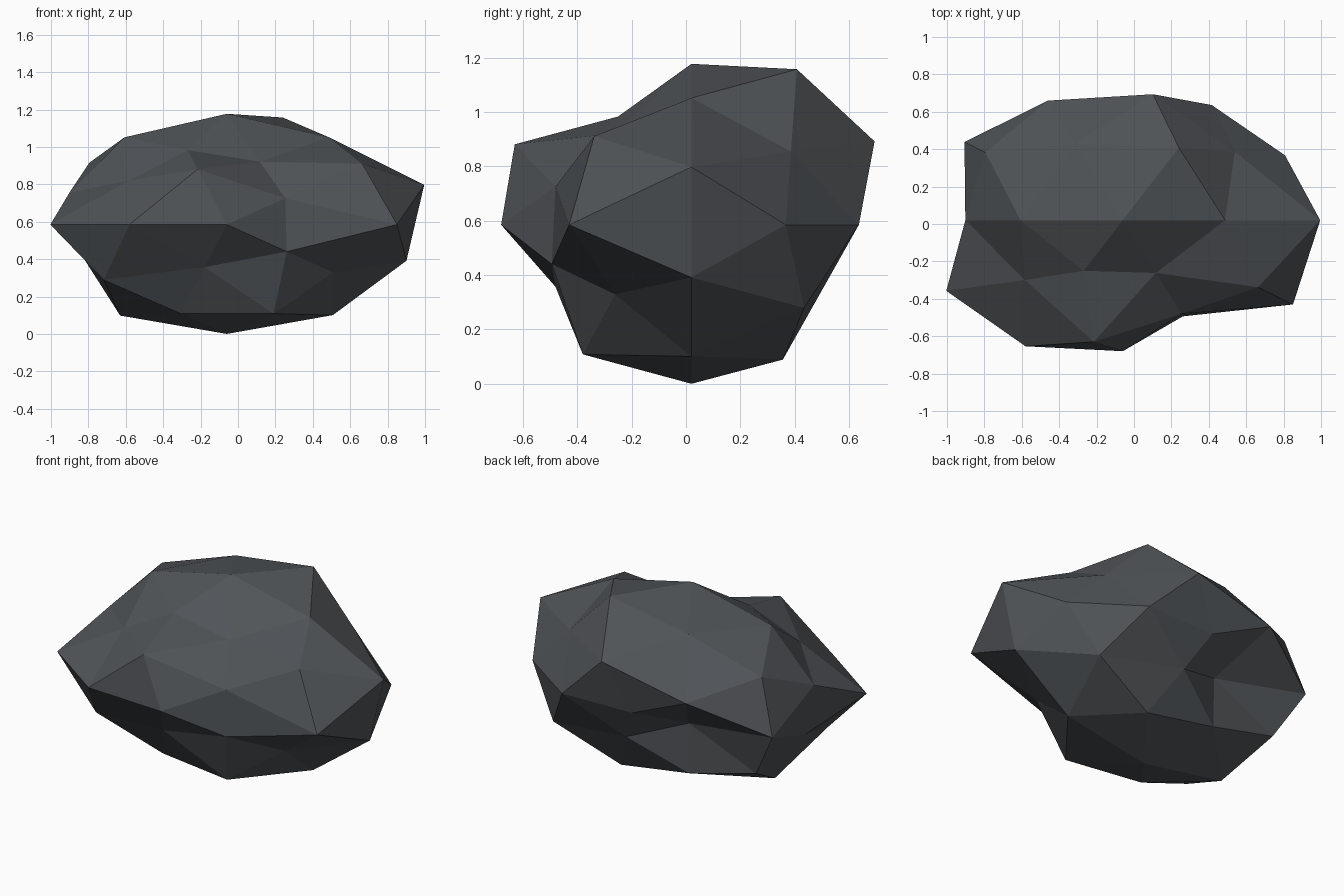
import bpy, bmesh, math
from mathutils import Vector

if "Cube" in bpy.data.objects:
    bpy.data.objects.remove(bpy.data.objects["Cube"])

CENTRE = Vector((-0.06, 0.02, 0.585))
SCALE = Vector((1.0, 0.8, 0.62))

# Bulge of each sphere layer: (unit y, start angle, angle step, radii round the y axis)
LAYERS = [
    (1.0, 0, 72, [0.75]),
    (0.851, 0, 72, [0.905, 0.99, 0.94, 0.52, 0.72]),
    (0.526, 36, 72, [0.87, 0.97, 0.995, 0.83, 0.985]),
    (0.447, 0, 72, [0.97, 1.085, 1.015, 0.93, 0.94]),
    (0.0, 18, 36, [1.11, 0.93, 0.955, 0.93, 0.885, 0.82, 0.97, 0.943, 0.965, 1.01]),
    (-0.447, 36, 72, [1.0, 0.755, 1.055, 0.9, 0.785]),
    (-0.526, 0, 72, [1.07, 0.67, 0.76, 0.955, 0.95]),
    (-0.851, 36, 72, [0.735, 0.955, 0.99, 0.735, 0.755]),
    (-1.0, 0, 72, [0.875]),
]

bulges = []
for y, start, step, radii in LAYERS:
    ring = math.sqrt(max(0.0, 1 - y * y))
    for i, r in enumerate(radii):
        a = math.radians(start + i * step)
        bulges.append((Vector((ring * math.cos(a), y, ring * math.sin(a))), r))

# Boulder: icosphere lying on its side, each corner pushed in or out
bm = bmesh.new()
bmesh.ops.create_icosphere(bm, subdivisions=2, radius=1.0)
for v in bm.verts:
    d = Vector((v.co.x, v.co.z, -v.co.y)).normalized()
    r = max(bulges, key=lambda b: b[0].dot(d))[1]
    v.co = CENTRE + d * r * SCALE
bmesh.ops.recalc_face_normals(bm, faces=bm.faces)

mesh = bpy.data.meshes.new("boulder")
bm.to_mesh(mesh)
bm.free()
boulder = bpy.data.objects.new("boulder", mesh)
bpy.context.collection.objects.link(boulder)

# Stone colour
stone = bpy.data.materials.new("dark grey stone")
stone.diffuse_color = (0.08, 0.088, 0.096, 1)
stone.use_nodes = True
stone.node_tree.nodes["Principled BSDF"].inputs["Base Color"].default_value = stone.diffuse_color
mesh.materials.append(stone)
